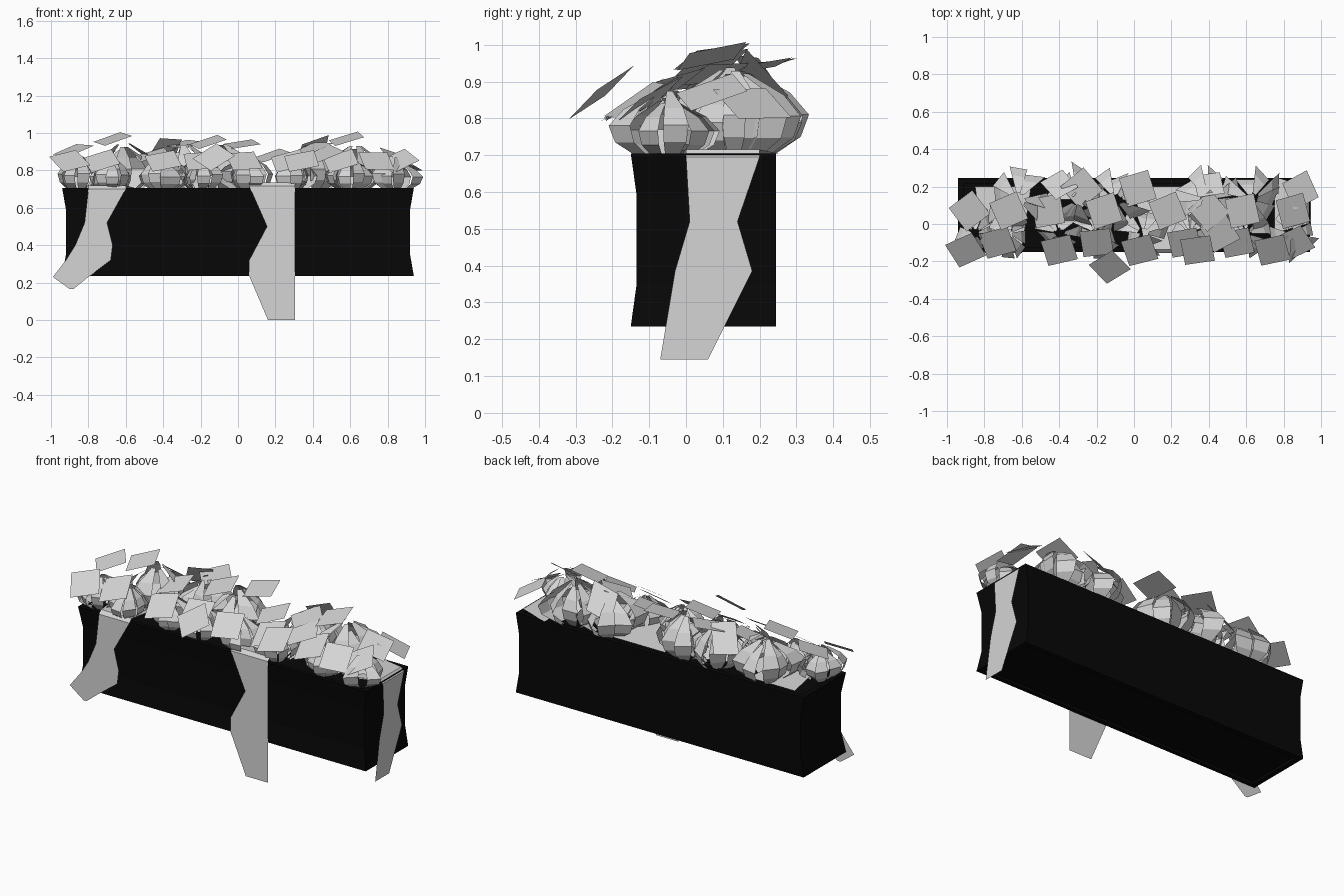
import bpy
import math
import random
from mathutils import Vector

random.seed(4)
default_cube = bpy.data.objects.get("Cube")
if default_cube:
    bpy.data.objects.remove(default_cube)


def make_material(name, value):
    mat = bpy.data.materials.new(name)
    colour = (value, value, value, 1)
    mat.diffuse_color = colour
    mat.use_nodes = True
    shader = mat.node_tree.nodes["Principled BSDF"]
    shader.inputs["Base Color"].default_value = colour
    return mat


black = make_material("black planter", 0.002)
pale = make_material("pale foliage", 0.66)


def build_object(name, verts, faces, mat):
    mesh = bpy.data.meshes.new(name)
    mesh.from_pydata(verts, [], faces)
    mesh.materials.append(mat)
    obj = bpy.data.objects.new(name, mesh)
    bpy.context.collection.objects.link(obj)
    return obj


def bridge_rows(row_count, row_length, closed):
    """Quads joining equal rows of points laid one after another."""
    quads = []
    steps = row_length if closed else row_length - 1
    for row in range(row_count - 1):
        start = row * row_length
        above = start + row_length
        for step in range(steps):
            following = (step + 1) % row_length
            quads.append((start + step, start + following, above + following, above + step))
    return quads


# Planter box: recessed base, waisted front and ends, flat back, sunken soil
base, rim = 0.235, 0.705
half_length, front_y, back_y = 0.94, -0.15, 0.245
waist, lip, sunk = 0.02, 0.03, 0.015
rings = [  # height, inset of front and ends, inset of back
    (base + sunk, lip, lip),
    (base, lip, lip),
    (base, 0, 0),
    (base + 0.115, waist, 0),
    (rim - 0.115, waist, 0),
    (rim, 0, 0),
    (rim, lip, lip),
    (rim - sunk, lip, lip),
]
box_verts = []
for height, inset, back_inset in rings:
    reach = half_length - inset
    front = front_y + inset * 0.8
    back = back_y - back_inset
    box_verts += [(-reach, front, height), (reach, front, height),
                  (reach, back, height), (-reach, back, height)]
box_faces = bridge_rows(len(rings), 4, closed=True)
corner_count = len(box_verts)
box_faces.append(tuple(reversed(range(4))))
box_faces.append(tuple(range(corner_count - 4, corner_count)))
build_object("planter_box", box_verts, box_faces, black)


# Trailing leaves: a widening tongue over the soil, then an outline down the wall
def trailing_leaf(name, wall, inner, outline, place):
    left, right, top = outline[0]
    flare = (right - left) / 4
    rows = [
        (left - flare, right + flare, rim, inner),
        (left, right, top, wall - waist),
        (left, right, top - waist, wall),
    ]
    rows += [(*row, wall) for row in outline[1:]]
    points = []
    for left, right, height, depth in rows:
        points += [place(left, depth, height), place(right, depth, height)]
    build_object(name, points, bridge_rows(len(rows), 2, closed=False), pale)


def on_front(along, depth, height):
    return (along, -depth, height)


def on_end(along, depth, height):
    return (depth, along, height)


front_wall = 0.155
trailing_leaf("front_leaf_right", front_wall, -0.2, [
    (-0.8, -0.6, 0.72),
    (-0.82, -0.7, 0.52),
    (-0.87, -0.67, 0.4),
    (-0.92, -0.68, 0.32),
    (-0.99, -0.8, 0.23),
    (-0.9, -0.88, 0.165),
], on_front)
trailing_leaf("front_leaf_left", front_wall, -0.2, [
    (0.06, 0.305, 0.735),
    (0.155, 0.305, 0.5),
    (0.06, 0.305, 0.32),
    (0.06, 0.305, 0.235),
    (0.16, 0.305, 0),
], on_front)
trailing_leaf("end_leaf", half_length + 0.005, 0.75, [
    (0, 0.2, 0.715),
    (0.01, 0.14, 0.52),
    (-0.03, 0.18, 0.385),
    (-0.07, 0.06, 0.145),
], on_end)


# Leaf tufts: twisted upright leaves standing in a ring around each plant
def leaf_tuft(name, x, y, radius, top):
    leaf_count, row_count = 9, 5
    turn = random.random()
    points, quads = [], []
    for leaf in range(leaf_count):
        angle = turn + leaf * math.tau / leaf_count + random.uniform(-0.2, 0.2)
        outward = Vector((math.cos(angle), math.sin(angle), 0))
        side = Vector((-outward.y, outward.x, 0)) + outward * random.uniform(-0.7, 0.7)
        reach = radius * random.uniform(0.8, 1.3)
        tall = (top - rim + sunk) * random.uniform(0.85, 1.1)
        start = len(points)
        for row in range(row_count):
            rise = row / (row_count - 1)
            bulge = math.sin(math.pi * (0.15 + 0.78 * rise))
            centre = Vector((x, y, rim - sunk + tall * rise)) + outward * reach * bulge
            edge = side * radius * bulge * 0.34
            points += [centre - edge, centre + edge]
        for quad in bridge_rows(row_count, 2, closed=False):
            quads.append([start + corner for corner in quad])
    build_object(name, points, quads, pale)


for x in (-0.85, -0.67, -0.4, -0.2, 0.05, 0.3, 0.6, 0.84):
    leaf_tuft("front_leaf_tuft", x, -0.05, 0.105, 0.86)
for x in (-0.62, -0.3, -0.1, 0.4, 0.63):
    leaf_tuft("rear_leaf_tuft", x, 0.13, 0.14, 0.92)


# Square petals: flat tilted cards in rows above the tufts
def petal(name, x, y, z, slope_x, slope_y):
    half_diagonal = 0.115
    turn = random.uniform(0.9, 1.5)
    # Steeper petals look shorter from above
    shrink_x = 1 / math.hypot(1, slope_x)
    shrink_y = 1 / math.hypot(1, slope_y)
    corners = []
    for corner in range(4):
        angle = turn + corner * math.pi / 2
        dx = half_diagonal * math.cos(angle) * shrink_x
        dy = half_diagonal * math.sin(angle) * shrink_y
        corners.append((x + dx, y + dy, z + slope_x * dx + slope_y * dy))
    build_object(name, corners, [range(4)], pale)


front_row = (-0.9, -0.73, -0.4, -0.2, 0.03, 0.27, 0.34, 0.55, 0.74, 0.86)
for index, x in enumerate(front_row):
    # Every other petal sits further forward
    y = -0.14 if index % 2 == 0 else -0.1
    petal("front_petal", x, y, 0.85, random.uniform(-0.2, 0.2), 0.65)
for x in (-0.88, -0.67, -0.46, -0.16, 0.18, 0.4, 0.58, 0.85):
    # Taller over the middle of each plant, drooping at the far end
    slope = -0.4 if x > 0.8 else 0.25
    petal("top_petal", x, 0.07, 0.92 + 0.05 * math.cos(10 * (x + 0.7)), slope, 0.25)
for x in (-0.4, 0.4):
    petal("steep_rear_petal", x, 0.21, 0.9, 0.5, -1)
for x in (-0.28, 0.02):
    petal("rear_petal", x, 0.19, 0.94, 0.1, 0.2)
petal("end_petal", 0.89, 0.18, 0.84, -0.5, -0.2)
petal("middle_petal", 0.46, -0.05, 0.89, 0.2, 0.4)
petal("overhanging_petal", -0.13, -0.23, 0.87, 0.15, 0.8)
